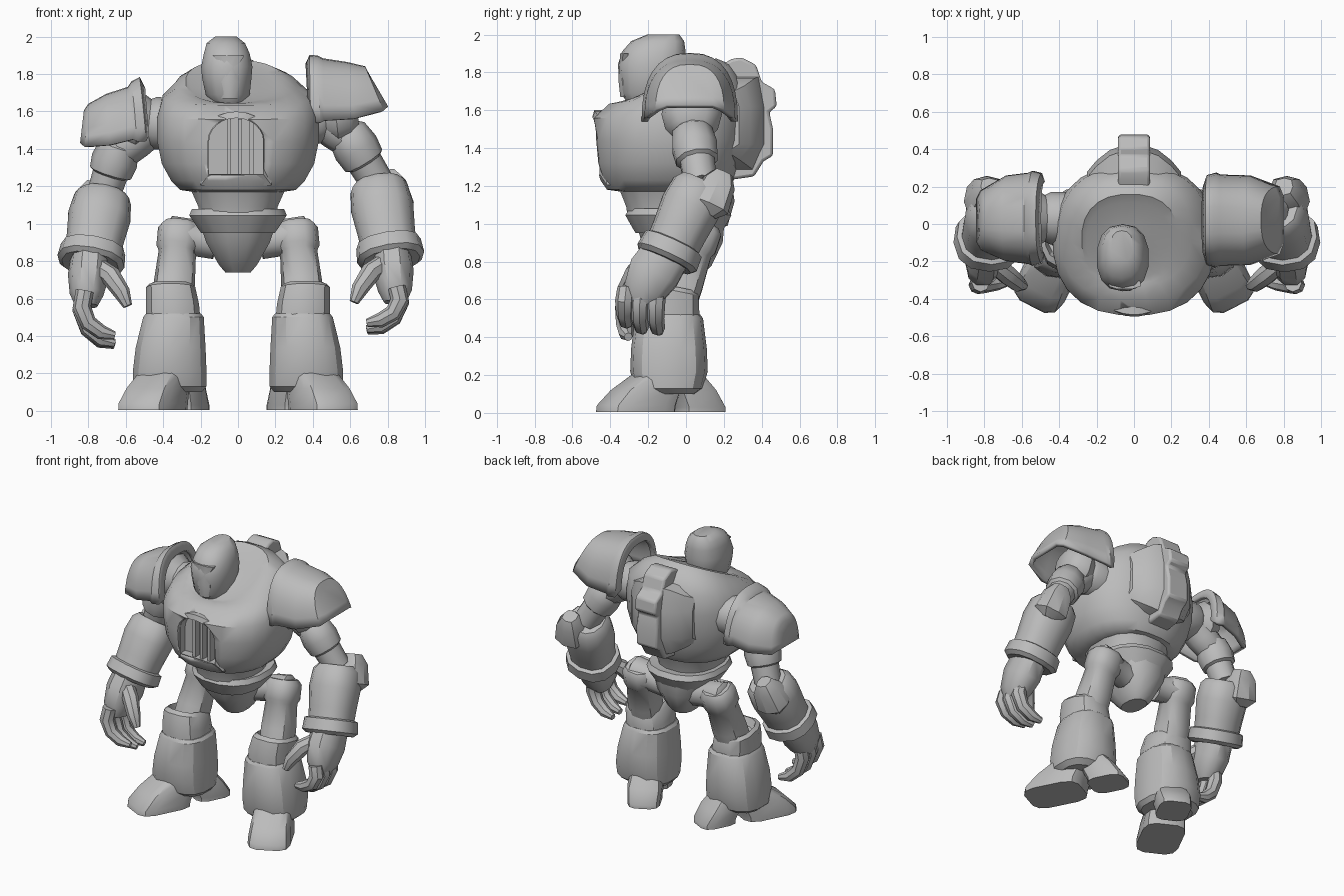
import bpy, bmesh, math
from math import sin, cos, pi, tau
from mathutils import Vector, Matrix

if "Cube" in bpy.data.objects:
    bpy.data.objects.remove(bpy.data.objects["Cube"])

grey = bpy.data.materials.new("plain grey")
grey.use_nodes = True
grey.diffuse_color = (.5, .5, .5, 1)
grey.node_tree.nodes["Principled BSDF"].inputs["Base Color"].default_value = (.5, .5, .5, 1)


def finish(name, bm, angle=40):
    """Turn a bmesh into a smooth shaded grey object."""
    bmesh.ops.recalc_face_normals(bm, faces=bm.faces)
    mesh = bpy.data.meshes.new(name)
    bm.to_mesh(mesh)
    bm.free()
    mesh.materials.append(grey)
    obj = bpy.data.objects.new(name, mesh)
    bpy.context.collection.objects.link(obj)
    bpy.ops.object.select_all(action='DESELECT')
    obj.select_set(True)
    bpy.context.view_layer.objects.active = obj
    bpy.ops.object.shade_smooth_by_angle(angle=math.radians(angle))
    return obj


def skin(name, rings, closed=True, caps=(True, True), angle=40):
    """Bridge a list of point rings."""
    bm = bmesh.new()
    rows = [[bm.verts.new(p) for p in ring] for ring in rings]
    n = len(rows[0])
    for low, high in zip(rows, rows[1:]):
        for i in range(n if closed else n - 1):
            j = (i + 1) % n
            bm.faces.new((low[i], low[j], high[j], high[i]))
    for row, cap in zip((rows[0], rows[-1]), caps):
        if cap:
            bm.faces.new(row)
    return finish(name, bm, angle)


def power(value, exponent):
    return math.copysign(abs(value) ** exponent, value)


def stack(name, sections, n=16, square=.85, turn=None, angle=40):
    """Loft level sections (x, y, z, rx, ry, tilt); tilt raises the back."""
    rings = []
    for x, y, z, rx, ry, *tilt in sections:
        ring = []
        for i in range(n):
            a = tau * (i + .5) / n
            dx, dy = rx * power(cos(a), square), ry * power(sin(a), square)
            p = Vector((x + dx, y + dy, z + dy * (tilt[0] if tilt else 0)))
            ring.append(turn @ p if turn else p)
        rings.append(ring)
    return skin(name, rings, angle=angle)


def tube(name, points, radii, n=10, flat=1, square=1, angle=40):
    """Loft round sections along a path; flat scales the depth."""
    points = [Vector(p) for p in points]
    rings = []
    for k, (p, r) in enumerate(zip(points, radii)):
        t = (points[min(k + 1, len(points) - 1)] - points[max(k - 1, 0)]).normalized()
        v = t.cross(Vector((0, 1, 0))).normalized()
        u = v.cross(t)
        rings.append([p + v * r * power(cos(tau * i / n), square)
                      + u * r * flat * power(sin(tau * i / n), square) for i in range(n)])
    return skin(name, rings, angle=angle)


def limb(name, start, end, profile, **options):
    """Straight tube whose profile is a list of (fraction, radius)."""
    a, b = Vector(start), Vector(end)
    return tube(name, [a.lerp(b, f) for f, r in profile], [r for f, r in profile], **options)


def prism(name, outline, a, b, along, bevel=0):
    """Extrude an outline of (x or y, z) pairs along the other level axis."""
    place = (lambda p, d: (d, *p)) if along == 'x' else (lambda p, d: (p[0], d, p[1]))
    obj = skin(name, [[place(p, d) for p in outline] for d in (a, b)], angle=30)
    if bevel:
        mod = obj.modifiers.new("bevel", 'BEVEL')
        mod.width, mod.segments = bevel, 2
    return obj


def arch(half, base, spring, rise, shift=-.01, n=12):
    """Door shaped outline."""
    top = [(shift + half * cos(pi * i / n), spring + rise * sin(pi * i / n)) for i in range(n + 1)]
    return [(shift + half, base)] + top + [(shift - half, base)]


# Barrel torso with a sloping, shallow collar
torso = stack("torso", [
    (0, -.09, 1.17, .24, .26), (0, -.1, 1.18, .31, .32), (0, -.1, 1.23, .36, .355),
    (0, -.1, 1.32, .41, .38), (0, -.09, 1.44, .435, .4), (0, -.085, 1.57, .435, .405, .03),
    (0, -.05, 1.68, .405, .36, .13), (-.01, -.05, 1.745, .32, .285, .35),
    (-.02, -.08, 1.76, .26, .24, .48), (-.03, -.09, 1.745, .225, .205, .48),
    (-.03, -.1, 1.75, .1, .1, .45)], n=24)

# Arched chest opening with frame and slats
cutter = prism("chest_cutter", arch(.15, 1.26, 1.44, .13), -.7, -.39, 'y')
cutter.hide_render = True
cutter.hide_set(True)
cut = torso.modifiers.new("chest opening", 'BOOLEAN')
cut.operation, cut.object, cut.solver = 'DIFFERENCE', cutter, 'EXACT'
inner, outer = arch(.145, 1.265, 1.44, .125), arch(.19, 1.205, 1.44, .16)
frame = [[(x, y + 2 * x * x, z) for x, z in shape]
         for shape, y in ((inner, -.4), (inner, -.495), (outer, -.485), (outer, -.4), (inner, -.4))]
skin("chest_frame", frame, caps=(False, False), angle=35)
for x in (-.06, 0, .06):
    prism("chest_slat", [(x, 1.25), (x + .022, 1.25), (x + .022, 1.56), (x, 1.56)], -.44, -.37, 'y')

# Head with brow and mask
stack("head", [
    (-.05, -.2, 1.64, .08, .11), (-.055, -.19, 1.69, .12, .155), (-.06, -.18, 1.78, .135, .175),
    (-.06, -.18, 1.84, .14, .18), (-.06, -.17, 1.91, .125, .168),
    (-.065, -.15, 1.965, .105, .14), (-.065, -.12, 2, .06, .085)], n=14)
stack("mask", [(-.045, -.31, 1.67, .045, .04), (-.045, -.32, 1.76, .06, .04),
               (-.045, -.325, 1.83, .04, .03), (-.05, -.32, 1.9, .09, .03)], n=8)

# Waist, belt and tapered pelvis
stack("waist", [(0, -.08, 1.02, .21, .23), (0, -.08, 1.09, .215, .24), (0, -.08, 1.19, .26, .28)])
stack("belt", [(0, -.04, .95, .2, .23), (0, -.04, 1.0, .235, .26), (0, -.04, 1.045, .265, .285),
               (0, -.04, 1.08, .25, .265), (0, -.04, 1.07, .18, .2)], angle=30)
stack("pelvis", [(0, 0, .74, .07, .1), (0, 0, .78, .105, .14),
                 (0, -.02, .9, .175, .22), (0, -.03, 1.0, .21, .24)], n=12)

# Stepped backpack with slanted side vents
prism("backpack", [(.12, 1.8), (.24, 1.87), (.29, 1.88), (.37, 1.84), (.4, 1.75), (.47, 1.71), (.48, 1.62),
                   (.44, 1.59), (.46, 1.5), (.46, 1.36), (.41, 1.33), (.36, 1.25), (.15, 1.22)],
      -.085, .085, 'x', .015)
for side in (-1, 1):
    skin("backpack_vent", [[(side * x, y, z) for y, z in ((.1, top), (back - .03, top), (back, 1.62), (back, 1.42),
                                                         (back - .06, low), (.1, low))]
                           for x, back, top, low in ((.06, .42, 1.78, 1.28), (.13, .395, 1.77, 1.3),
                                                     (.2, .34, 1.73, 1.34), (.25, .28, 1.7, 1.38))], angle=30)

# Legs and splayed feet
for side in (-1, 1):
    limb("hip_joint", (side * .12, .05, .9), (side * .38, .07, .94),
         [(0, .09), (.4, .09), (.55, .105), (.95, .105), (1, .08)], n=10)
    limb("thigh", (side * .31, .09, 1.0), (side * .35, -.05, .58),
         [(0, .09), (.07, .115), (.3, .115), (.36, .1), (.75, .11), (1, .11)], square=.8)
    stack("shin_armour", [(side * x, y, z, rx, ry) for x, y, z, rx, ry in (
        (.36, -.09, .1, .17, .14), (.365, -.09, .13, .2, .18), (.365, -.09, .22, .2, .205),
        (.36, -.09, .34, .19, .2), (.345, -.09, .5, .165, .18), (.345, -.09, .52, .15, .165))],
        n=14, square=.75, angle=30)
    stack("knee_guard", [(side * x, y, z, rx, ry, -.2) for x, y, z, rx, ry in (
        (.345, -.09, .46, .15, .165), (.35, -.09, .56, .145, .165), (.36, -.08, .65, .135, .15),
        (.36, -.07, .67, .115, .125), (.36, -.07, .62, .1, .1))], n=12, square=.75, angle=30)
    turn = Matrix.Translation((side * .36, -.08, 0)) @ Matrix.Rotation(side * math.radians(27), 4, 'Z')
    stack("forefoot", [(0, -.21, .005, .145, .2), (0, -.205, .04, .145, .2), (0, -.15, .12, .135, .175),
                       (0, -.07, .2, .12, .135), (0, -.04, .24, .1, .1)], n=12, square=.5, turn=turn, angle=35)
    stack("heel", [(0, .17, .005, .11, .13), (0, .17, .03, .11, .13), (0, .12, .12, .12, .12),
                   (0, .06, .21, .1, .1)], n=12, square=.55, turn=turn, angle=35)


# Arms: each side has its own pose
def arm(prefix, side, shoulder, bend, elbow, wrist, reach):
    shoulder, bend, elbow, wrist = (Vector(p) for p in (shoulder, bend, elbow, wrist))
    out = Vector((side, 0, 0))
    limb(prefix + "_shoulder_ball", shoulder - out * .1, shoulder + out * .19 + Vector((0, 0, .03)),
         [(0, .14), (.3, .14), (.4, .125), (.6, .16), (.85, .14), (1, .08)], n=12)
    limb(prefix + "_upper_arm", shoulder, bend, [(0, .11), (.5, .11), (1, .1), (1.2, .07)])
    limb(prefix + "_elbow_band", bend, elbow,
         [(-.3, .08), (-.2, .11), (.15, .125), (.45, .115), (.5, .095), (1, .09)])
    limb(prefix + "_forearm", elbow, wrist,
         [(0, .08), (-.02, .125), (.06, .155), (.3, .168), (.6, .155), (.76, .15),
          (.78, .175), (.95, .182), (1, .155), (.97, .1)], n=12, flat=.95, square=.85, angle=35)
    limb(prefix + "_elbow_guard", elbow + out * .05 + Vector((0, .12, .06)), elbow + out * .09 + Vector((0, .02, -.16)),
         [(0, .05), (.25, .09), (.8, .11), (1, .06)], n=8, square=.7, angle=30)

    def at(x, y, z):
        return wrist + Vector((side * x, y, z))

    # Palm, three thick curled fingers and a thumb
    tube(prefix + "_palm", [at(0, .02, .06), at(.01, -.06, -.06), at(.02, -.11, -.16), at(.02, -.12, -.22)],
         [.1, .11, .09, .06], flat=1.3, square=.8)
    for y, scale in ((-.04, 1.03), (-.125, 1), (-.205, .85)):
        length = scale * reach
        tube(prefix + "_finger", [at(.03, y, -.14), at(.045, y - .01, -.14 - .1 * length),
                                  at(.01, y - .01, -.14 - .2 * length), at(-.06, y, -.14 - .26 * length),
                                  at(-.13, y + .01, -.14 - .28 * length)],
             [.048, .05, .045, .04, .022], n=8)
    tube(prefix + "_thumb", [at(-.04, -.1, -.01), at(-.11, -.16, -.06), at(-.17, -.21, -.15), at(-.2, -.22, -.22)],
         [.05, .055, .045, .025], n=8)


arm("left", 1, (.45, .03, 1.56), (.61, .04, 1.44), (.75, .08, 1.21), (.82, -.11, .8), .8)
arm("right", -1, (-.46, .03, 1.53), (-.65, .05, 1.37), (-.72, .08, 1.15), (-.79, -.11, .78), 1)


# Shoulder pads: arched shells running outward
def pad(name, sections, n=16):
    rings = []
    for low_x, low_z, top_x, top_z, y, half in sections:
        low, top = Vector((low_x, 0, low_z)), Vector((top_x, 0, top_z))
        ring = []
        for i in range(n + 1):
            a = pi * i / n
            p = low.lerp(top, sin(a) ** .85)
            p.y = y + half * power(cos(a), .75)
            ring.append(p)
        rings.append(ring)
    shell = skin(name, rings, closed=False, caps=(False, True), angle=35)
    mod = shell.modifiers.new("thickness", 'SOLIDIFY')
    mod.thickness, mod.offset = .03, 0


pad("left_shoulder_pad", [
    (.39, 1.58, .375, 1.85, .02, .19), (.4, 1.54, .39, 1.89, .02, .23), (.44, 1.54, .42, 1.885, .02, .24),
    (.46, 1.55, .45, 1.87, .02, .23), (.62, 1.56, .58, 1.85, .02, .225), (.77, 1.6, .67, 1.83, .02, .17),
    (.79, 1.62, .69, 1.79, .02, .12)])
pad("right_shoulder_pad", [
    (-.49, 1.47, -.51, 1.72, .03, .19), (-.5, 1.44, -.53, 1.77, .03, .23), (-.54, 1.44, -.56, 1.75, .03, .24),
    (-.56, 1.45, -.58, 1.72, .03, .23), (-.68, 1.42, -.7, 1.68, .03, .215), (-.81, 1.41, -.79, 1.63, .02, .15),
    (-.83, 1.43, -.81, 1.6, .02, .11)])
